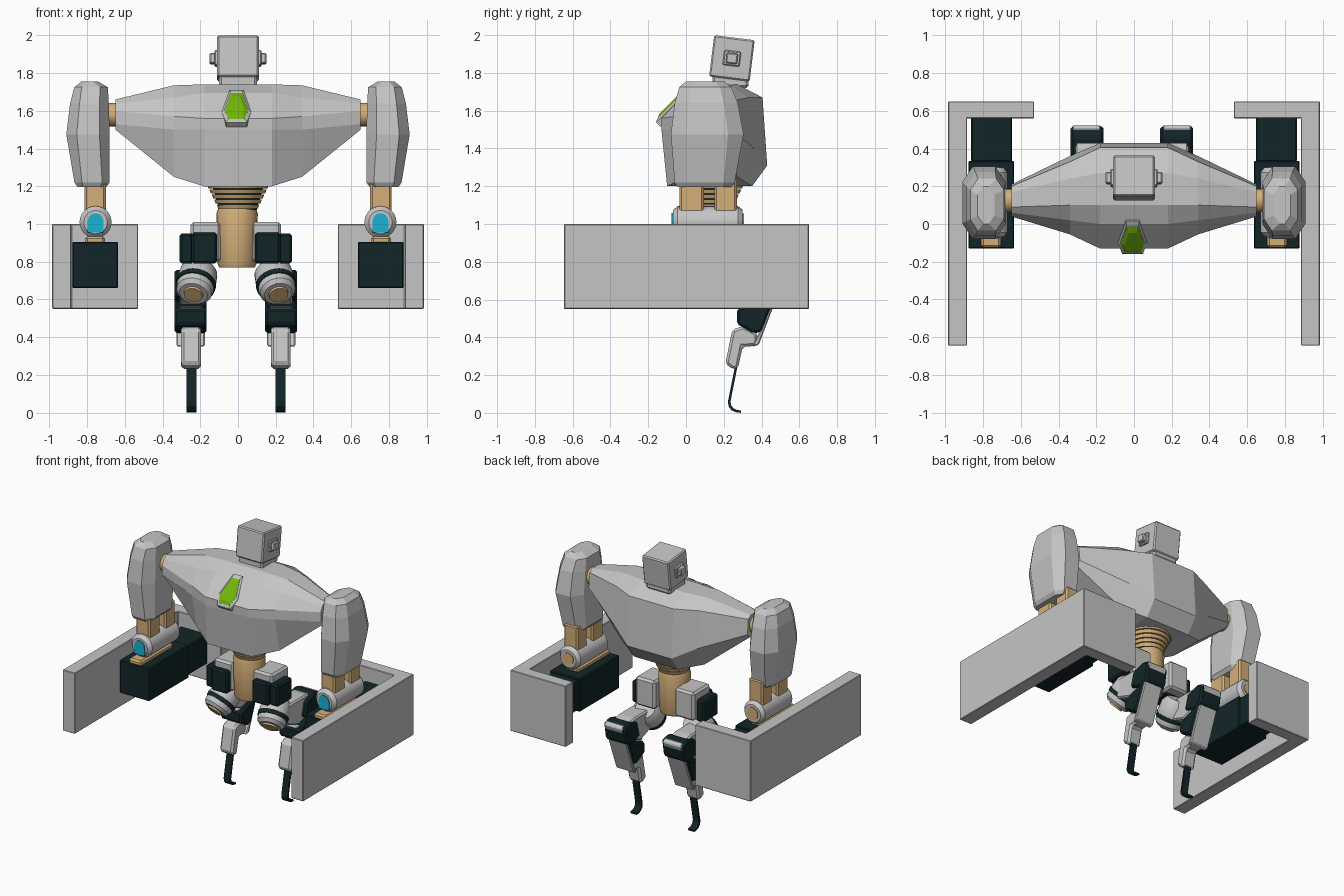
import bpy, bmesh, math
from mathutils import Vector, Matrix

if "Cube" in bpy.data.objects:
    bpy.data.objects.remove(bpy.data.objects["Cube"])


def material(name, rgb):
    m = bpy.data.materials.new(name)
    m.diffuse_color = (*rgb, 1)
    m.use_nodes = True
    m.node_tree.nodes["Principled BSDF"].inputs["Base Color"].default_value = m.diffuse_color
    return m


GREY = material("light grey", (0.56, 0.56, 0.56))
DARK = material("dark teal", (0.006, 0.019, 0.021))
TAN = material("tan", (0.66, 0.43, 0.19))
CYAN = material("cyan", (0.01, 0.45, 0.66))
GREEN = material("green", (0.17, 0.47, 0.003))


def loft(name, rings, mat, smooth=False, bevel=0):
    """Skin a list of equal-length rings of points and cap both ends."""
    bm = bmesh.new()
    vs = [[bm.verts.new(p) for p in r] for r in rings]
    n = len(vs[0])
    for a, b in zip(vs, vs[1:]):
        for i in range(n):
            bm.faces.new((a[i], a[(i + 1) % n], b[(i + 1) % n], b[i]))
    bm.faces.new(vs[0])
    bm.faces.new(vs[-1])
    bmesh.ops.recalc_face_normals(bm, faces=bm.faces)
    if bevel:
        bmesh.ops.bevel(bm, geom=bm.edges[:], offset=bevel, segments=1, affect='EDGES')
    me = bpy.data.meshes.new(name)
    bm.to_mesh(me)
    bm.free()
    me.materials.append(mat)
    ob = bpy.data.objects.new(name, me)
    bpy.context.collection.objects.link(ob)
    if smooth:
        bpy.ops.object.select_all(action='DESELECT')
        ob.select_set(True)
        bpy.context.view_layer.objects.active = ob
        bpy.ops.object.shade_smooth_by_angle(angle=math.radians(35))
    return ob


def prism(name, profile, x0, x1, mat, bevel=0):
    """Extrude a (y, z) profile along x."""
    return loft(name, [[(x, y, z) for y, z in profile] for x in (x0, x1)], mat, bevel=bevel)


def box(name, x, y, z, mat, bevel=0.006):
    return prism(name, [(y[0], z[0]), (y[1], z[0]), (y[1], z[1]), (y[0], z[1])],
                 x[0], x[1], mat, bevel)


def turned(name, start, end, profile, mat, n=24):
    """Turn (fraction along the axis, radius) pairs about the line start-end."""
    a, b = Vector(start), Vector(end)
    q = (b - a).to_track_quat('Z', 'Y')
    rings = [[a + (b - a) * t + q @ Vector((r * math.cos(2 * math.pi * i / n),
              r * math.sin(2 * math.pi * i / n), 0)) for i in range(n)] for t, r in profile]
    return loft(name, rings, mat, True)


def octagon(x0, x1, y0, y1, z, c, s):
    pts = [(x0 + c, y0), (x1 - c, y0), (x1, y0 + c * 1.5), (x1, y1 - c * 1.5),
           (x1 - c, y1), (x0 + c, y1), (x0, y1 - c * 1.5), (x0, y0 + c * 1.5)]
    return [(s * x, y, z) for x, y in pts]


# Torso: cross-sections in y, z at three distances from the middle
mid = [(-.10, 1.2), (-.13, 1.5), (-.13, 1.56), (0, 1.695), (.1, 1.74),
       (.27, 1.74), (.405, 1.67), (.43, 1.31), (.35, 1.2)]
flank = [(.0, 1.25), (-.055, 1.5), (-.055, 1.57), (.02, 1.67), (.1, 1.735),
         (.24, 1.735), (.33, 1.67), (.36, 1.40), (.27, 1.25)]
tip = [(.07, 1.5), (.04, 1.53), (.04, 1.6), (.06, 1.64), (.09, 1.66),
       (.17, 1.66), (.2, 1.64), (.21, 1.53), (.18, 1.5)]
loft("torso", [[(x, y, z) for y, z in sec] for x, sec in
     ((-.65, tip), (-.34, flank), (-.18, mid), (.18, mid), (.34, flank), (.65, tip))], GREY)

# Chest gem on the sloping upper front, with its frame
def gem_ring(k, lift):
    pts = [(-.028, .115), (.028, .115), (.06, -.01), (.042, -.07), (-.042, -.07), (-.06, -.01)]
    out = []
    for x, v in pts:
        v = v * k
        out.append((-.008 + x * k, -.09 + v * .72 - lift * .7, 1.6 + v * .72 + lift * .7))
    return out

loft("gem_frame", [gem_ring(1.3, -.03), gem_ring(1.3, .004), gem_ring(1.1, .012)], GREY)
loft("chest_gem", [gem_ring(1.03, -.02), gem_ring(1.03, .013), gem_ring(.7, .024)], GREEN)

# Neck and tilted head with side pods
box("neck", (-.1, .1), (.14, .33), (1.72, 1.79), GREY, .012)
tilt = Matrix.Translation((0, .243, 1.877)) @ Matrix.Rotation(math.radians(-7), 4, 'X')
head = [box("head", (-.11, .11), (-.108, .108), (-.11, .11), GREY, .008)]
for s in (-1, 1):
    head.append(box("head_pod", (s * .1, s * .15), (-.03, .03), (-.028, .028), GREY, .006))
    head.append(box("head_pod_base", (s * .1, s * .125), (-.045, .045), (-.04, .04), GREY, .006))
for ob in head:
    ob.matrix_world = tilt

# Waist: ribbed cone and barrel
for i in range(5):
    z, r = 1.21 - i * .027, .165 - i * .013
    turned("waist_rib", (0, .14, z - .021), (0, .14, z), [(0, r - .008), (1, r)], TAN)
turned("waist_core", (0, .14, 1.06), (0, .14, 1.2), [(0, .095), (1, .135)], DARK)
turned("waist_barrel", (-.005, .14, .77), (-.005, .14, 1.085),
       [(0, .095), (.06, .103), (.9, .11), (1, .10)], TAN)

for s in (-1, 1):
    X = lambda a, b: (s * a, s * b)
    # Shoulder axle and arm shell
    turned("shoulder_axle", (s * .62, .125, 1.58), (s * .72, .125, 1.58), [(0, .062), (1, .062)], TAN)
    loft("upper_arm_shell", [octagon(*o, s) for o in (
        (.70, .85, -.045, .24, 1.195, .03), (.68, .867, -.06, .258, 1.22, .04),
        (.68, .91, -.08, .305, 1.475, .055), (.685, .89, -.06, .275, 1.64, .05),
        (.69, .868, -.035, .24, 1.725, .04), (.74, .83, .0, .2, 1.755, .03))], GREY)
    # Forearm posts and elbow barrel
    for y in ((-.035, .095), (.15, .27)):
        box("forearm_post", X(.70, .815), y, (1.02, 1.25), TAN, .012)
    cx, cz = s * .755, 1.01
    turned("elbow_barrel", (cx, -.07, cz), (cx, .30, cz),
           [(0, .062), (.07, .085), (.93, .085), (1, .065)], GREY)
    arch = [(-.042, -.055), (.042, -.055)] + [
        (.042 * math.cos(a * math.pi / 6), .005 + .042 * math.sin(a * math.pi / 6)) for a in range(7)]
    loft("elbow_lens", [[(cx + x, y, cz + z) for x, z in arch] for y in (-.076, -.06)], CYAN)
    turned("elbow_rear_cap", (cx, .29, cz), (cx, .306, cz), [(0, .045), (1, .045)], TAN)
    # Weapon block under the elbow
    box("mount_rail", X(.705, .81), (-.125, .25), (.88, .935), TAN, .012)
    box("forearm_block", X(.635, .878), (-.13, .335), (.66, .905), DARK)
    box("forearm_block_rear", X(.647, .863), (.33, .565), (.672, .893), DARK)
    # L-shaped shield
    L = [(.885, -.645), (.985, -.645), (.985, .65), (.53, .65), (.53, .56), (.885, .56)]
    loft("shield", [[(s * x, y, z) for x, y in L] for z in (.55, 1.0)], GREY, bevel=.004)

    # Leg, set very slightly off the middle
    o = -.011
    X = lambda a, b: (o + s * a, o + s * b)
    box("hip_block", X(.08, .24), (.07, .27), (.80, 1.01), GREY, .015)
    box("hip_cover", X(.10, .235), (.03, .2), (.79, .955), DARK, .012)
    box("hip_outer", X(.225, .298), (.06, .23), (.79, .95), DARK, .012)
    # Thigh barrel pointing forward and down
    p0, p1 = (o + s * .19, .22, .77), (o + s * .225, .07, .63)
    turned("thigh_barrel", p0, p1, [(0, .07), (.2, .1), (.55, .105), (.9, .095), (1, .075)], GREY)
    turned("thigh_band", p0, p1, [(.6, .108), (.74, .104)], DARK)
    turned("thigh_tip", p0, p1, [(.95, .055), (1.06, .05)], TAN)
    prism("thigh_link", [(.16, .62), (.30, .57), (.46, .62), (.47, .74), (.38, .76), (.18, .76)],
          *X(.165, .30), GREY, .01)
    prism("knee_guard", [(.33, .62), (.44, .58), (.50, .62), (.52, .74), (.46, .76), (.36, .73)],
          *X(.15, .325), DARK, .012)
    # Shank: dark core, grey rear plate, joint
    prism("shank_core", [(.27, .55), (.43, .60), (.475, .62), (.40, .43), (.36, .42), (.27, .47)],
          *X(.155, .325), DARK, .012)
    prism("shank_plate", [(.50, .755), (.525, .73), (.45, .53), (.385, .36), (.35, .35), (.40, .45)],
          *X(.165, .315), GREY, .006)
    prism("shank_front", [(.26, .56), (.44, .57), (.43, .52), (.33, .52)], *X(.18, .30), GREY, .004)
    # Shin and curved blade foot
    prism("shin", [(.245, .44), (.30, .46), (.38, .42), (.38, .355), (.30, .35), (.275, .235),
                   (.25, .23), (.208, .26)], *X(.185, .29), GREY, .014)
    path = [(.262, .26), (.222, .06), (.225, .035), (.24, .015), (.262, .004), (.292, 0)]
    inner = [(.275, .26), (.236, .062), (.238, .042), (.25, .026), (.268, .016), (.292, .012)]
    prism("blade_foot", path + inner[::-1], *X(.21, .262), DARK)
